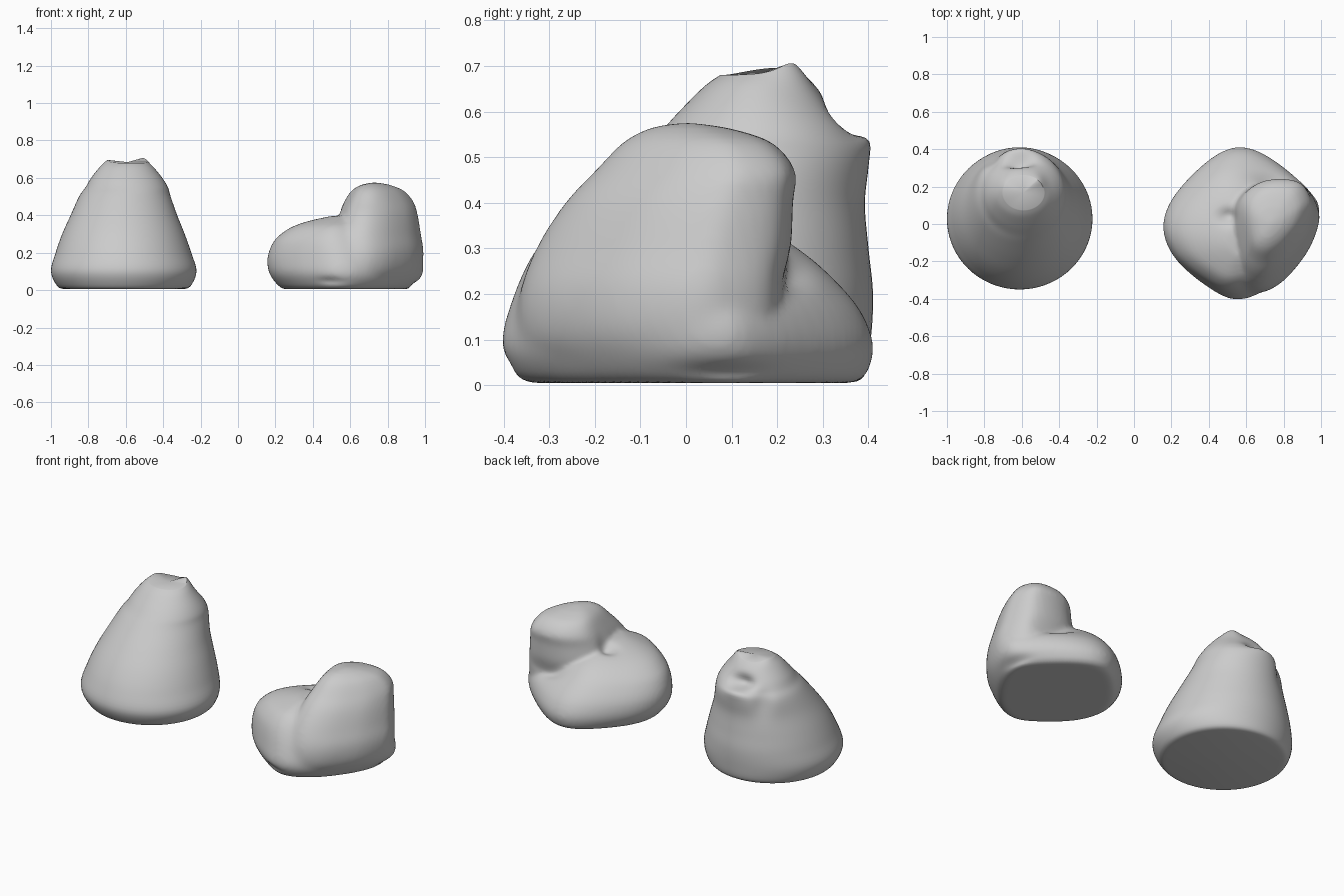
import bpy, bmesh
from math import sin, cos, pi, exp
from mathutils import Vector

if "Cube" in bpy.data.objects:
    bpy.data.objects.remove(bpy.data.objects["Cube"])


def spline(pts, t):
    # Catmull-Rom sample through a list of equal-length tuples
    i = min(int(t), len(pts) - 2)
    f = t - i
    p = [pts[max(0, min(len(pts) - 1, i + k))] for k in (-1, 0, 1, 2)]
    return [0.5 * (2 * b + (c - a) * f + (2 * a - 5 * b + 4 * c - d) * f * f
                   + (3 * b - a - 3 * c + d) * f ** 3) for a, b, c, d in zip(*p)]


def loft(name, rings, outline, steps=5):
    # rings: (z, cx, cy, sx, sy); outline: list of unit-space points
    bm = bmesh.new()
    n = len(outline)
    count = (len(rings) - 1) * steps
    loops = []
    for k in range(count + 1):
        z, cx, cy, sx, sy = spline(rings, k / steps)
        loops.append([bm.verts.new((cx + sx * x, cy + sy * y, z)) for x, y in outline])
    for a, b in zip(loops, loops[1:]):
        for i in range(n):
            j = (i + 1) % n
            bm.faces.new((a[i], a[j], b[j], b[i]))
    for loop, z in ((loops[0], rings[0][0]), (loops[-1], rings[-1][0] + 0.004)):
        mid = sum((v.co for v in loop), Vector()) / n
        mid.z = z
        c = bm.verts.new(mid)
        for i in range(n):
            bm.faces.new((loop[i], loop[(i + 1) % n], c))
    bmesh.ops.recalc_face_normals(bm, faces=bm.faces)
    mesh = bpy.data.meshes.new(name)
    bm.to_mesh(mesh)
    bm.free()
    ob = bpy.data.objects.new(name, mesh)
    bpy.context.collection.objects.link(ob)
    return ob


def falloff(co, centre, radius):
    d = co - Vector(centre)
    return exp(-sum((d[i] / radius[i]) ** 2 for i in range(3)))


def dent(ob, centre, radius, push):
    # soft gaussian push with separate radii per axis
    for v in ob.data.vertices:
        v.co += Vector(push) * falloff(v.co, centre, radius)
        v.co.z = max(v.co.z, 0)


def closed_outline(pts, centre, n=72):
    ext = [pts[-1]] + pts + pts[:2]
    m = len(pts)
    out = [spline(ext, 1 + m * i / n) for i in range(n)]
    return [(x - centre[0], y - centre[1]) for x, y in out]


def finish(ob):
    bpy.ops.object.select_all(action='DESELECT')
    ob.select_set(True)
    bpy.context.view_layer.objects.active = ob
    bpy.ops.object.shade_smooth_by_angle(angle=0.9)


# Tall cone-shaped bag: (z, x0, x1, y0, y1) extents of each ring
tall = [(0.005, -0.92, -0.30, -0.28, 0.35), (0.02, -0.965, -0.255, -0.315, 0.39),
        (0.10, -1.0, -0.222, -0.35, 0.405), (0.20, -0.975, -0.25, -0.32, 0.41),
        (0.30, -0.94, -0.285, -0.265, 0.40), (0.40, -0.895, -0.325, -0.19, 0.392),
        (0.50, -0.85, -0.36, -0.105, 0.40), (0.55, -0.815, -0.375, -0.06, 0.375),
        (0.60, -0.785, -0.405, -0.015, 0.335), (0.655, -0.74, -0.45, 0.04, 0.285),
        (0.68, -0.70, -0.48, 0.075, 0.26)]
circle = [(cos(2 * pi * i / 72), sin(2 * pi * i / 72)) for i in range(72)]
bag = loft("tall_bean_bag", [(z, (a + b) / 2, (c + d) / 2, (b - a) / 2, (d - c) / 2)
                             for z, a, b, c, d in tall], circle)
# Gathered neck: hollow behind the top, lip below it, two peaks with a notch
dent(bag, (-0.61, 0.34, 0.585), (0.07, 0.08, 0.035), (0, -0.05, -0.02))
dent(bag, (-0.61, 0.40, 0.53), (0.09, 0.05, 0.025), (0, 0.012, 0.012))
dent(bag, (-0.51, 0.23, 0.68), (0.04, 0.06, 0.05), (0, 0, 0.026))
dent(bag, (-0.69, 0.19, 0.68), (0.04, 0.07, 0.05), (0, 0, 0.016))
dent(bag, (-0.76, 0.35, 0.50), (0.05, 0.06, 0.08), (0.012, -0.018, 0))
finish(bag)

# Lounger bag: low seat
seat_pts = [(1.0, 0.06), (0.94, 0.19), (0.73, 0.36), (0.56, 0.415), (0.40, 0.35),
            (0.22, 0.17), (0.155, 0.0), (0.21, -0.17), (0.37, -0.32), (0.55, -0.405),
            (0.74, -0.33), (0.92, -0.14)]
seat_rings = [(0.005, 0.58, 0.005, 0.78, 0.86), (0.025, 0.58, 0.005, 0.86, 0.94),
              (0.09, 0.58, -0.003, 0.97, 0.995), (0.17, 0.572, -0.01, 0.975, 0.935),
              (0.25, 0.55, -0.03, 0.86, 0.81), (0.30, 0.54, -0.045, 0.73, 0.70),
              (0.34, 0.54, -0.06, 0.58, 0.57), (0.37, 0.55, -0.07, 0.40, 0.40),
              (0.395, 0.57, -0.09, 0.18, 0.2)]
seat = loft("lounger_bean_bag", seat_rings, closed_outline(seat_pts, (0.58, 0)))

# Lounger bag: upright back lobe
lobe_pts = [(0.97, 0.10), (0.91, 0.20), (0.79, 0.23), (0.65, 0.21), (0.54, 0.13),
            (0.50, 0.02), (0.52, -0.15), (0.57, -0.29), (0.67, -0.33), (0.79, -0.27),
            (0.91, -0.13), (0.97, 0.01)]
lobe_rings = [(0.03, 0.70, -0.06, 0.93), (0.10, 0.73, -0.075, 1.03),
              (0.20, 0.74, -0.075, 1.04), (0.30, 0.735, -0.05, 1.0),
              (0.40, 0.745, -0.015, 0.89), (0.47, 0.75, 0.02, 0.78),
              (0.53, 0.745, 0.025, 0.59), (0.56, 0.735, 0.01, 0.35),
              (0.572, 0.73, 0.0, 0.14)]
lobe = loft("lounger_back", [(z, x, y, s, s) for z, x, y, s in lobe_rings],
            closed_outline(lobe_pts, (0.735, -0.05)))

# Fuse lobe and seat into one soft skin
bpy.ops.object.select_all(action='DESELECT')
seat.select_set(True)
lobe.select_set(True)
bpy.context.view_layer.objects.active = seat
bpy.ops.object.join()
rm = seat.modifiers.new("fuse", 'REMESH')
rm.mode = 'VOXEL'
rm.voxel_size = 0.012
bpy.ops.object.modifier_apply(modifier="fuse")

# The front runs smoothly from seat into lobe, so blend harder there
group = seat.vertex_groups.new(name="front_blend")
for v in seat.data.vertices:
    w = max(falloff(v.co, (0.62, -0.36, 0.22), (0.16, 0.16, 0.14)),
            falloff(v.co, (0.90, -0.16, 0.13), (0.16, 0.18, 0.10)))
    group.add([v.index], min(1, 1.3 * w), 'REPLACE')
for name, count, vg in (("soften", 4, ""), ("blend", 45, "front_blend")):
    sm = seat.modifiers.new(name, 'SMOOTH')
    sm.factor = 0.5
    sm.iterations = count
    sm.vertex_group = vg
    bpy.ops.object.modifier_apply(modifier=name)

# Tucks: where the lobe folds, behind the lobe, and along the base
dent(seat, (0.50, 0.04, 0.37), (0.05, 0.04, 0.07), (0.01, 0, -0.03))
dent(seat, (0.80, 0.24, 0.25), (0.18, 0.04, 0.04), (0, -0.012, -0.02))
dent(seat, (0.50, -0.36, 0.05), (0.07, 0.06, 0.02), (0, 0.012, 0))
dent(seat, (0.93, 0.10, 0.03), (0.06, 0.09, 0.02), (-0.02, 0, 0))
finish(seat)
